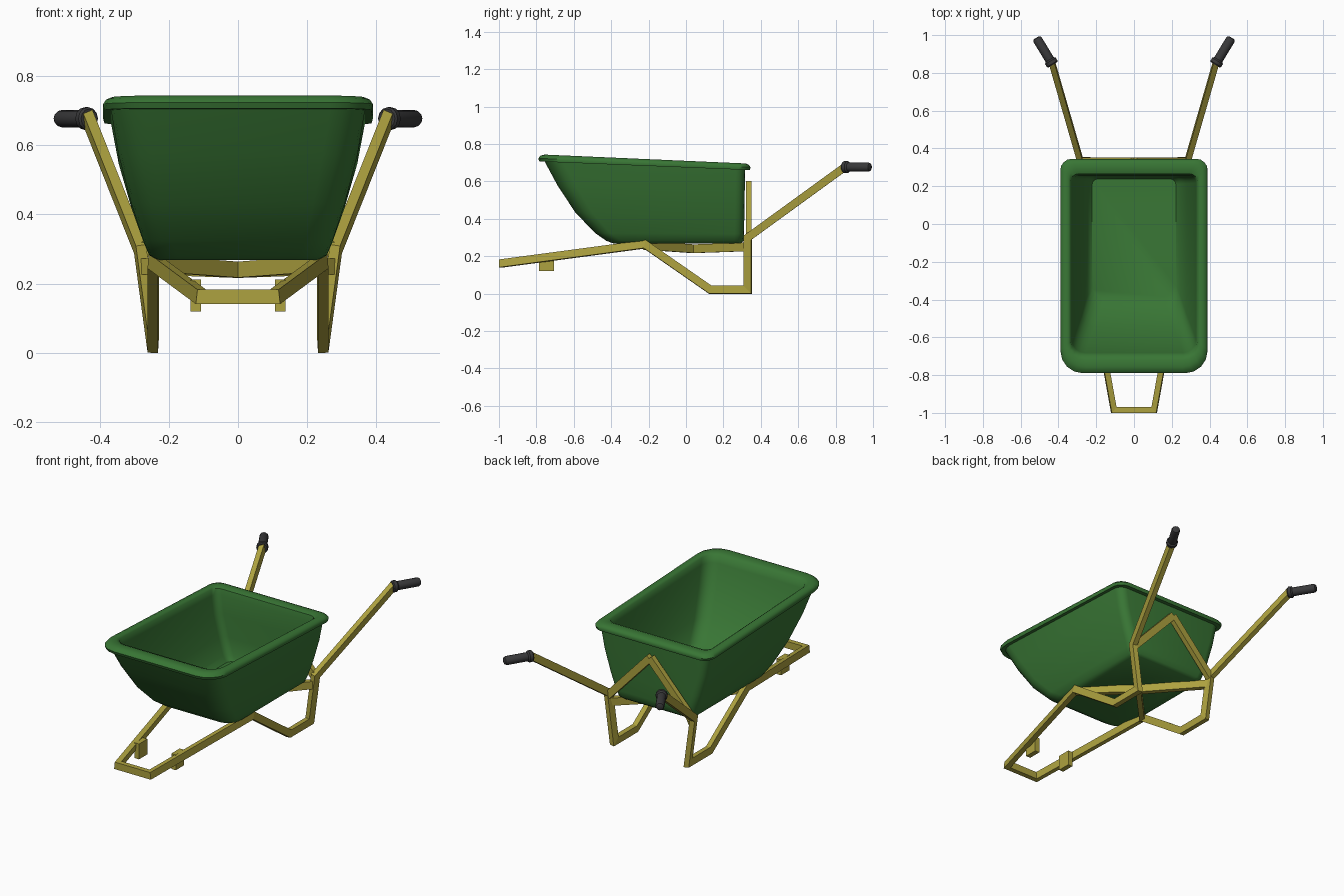
import bpy, bmesh, math
from mathutils import Vector

if "Cube" in bpy.data.objects:
    bpy.data.objects.remove(bpy.data.objects["Cube"])


def material(name, rgb):
    m = bpy.data.materials.new(name)
    m.diffuse_color = (*rgb, 1)
    m.use_nodes = True
    m.node_tree.nodes["Principled BSDF"].inputs["Base Color"].default_value = m.diffuse_color
    return m


GREEN = material("green", (0.04, 0.18, 0.035))
YELLOW = material("yellow", (0.42, 0.36, 0.05))
DARK = material("dark_grey", (0.04, 0.04, 0.042))


def finish(name, bm, mat, mirror=False, smooth=None):
    bmesh.ops.recalc_face_normals(bm, faces=bm.faces)
    me = bpy.data.meshes.new(name)
    bm.to_mesh(me)
    bm.free()
    ob = bpy.data.objects.new(name, me)
    bpy.context.collection.objects.link(ob)
    me.materials.append(mat)
    if mirror:
        ob.modifiers.new("Mirror", 'MIRROR')
    if smooth:
        bpy.ops.object.select_all(action='DESELECT')
        ob.select_set(True)
        bpy.context.view_layer.objects.active = ob
        bpy.ops.object.shade_smooth_by_angle(angle=math.radians(smooth))
    return ob


def skin(bm, rings):
    """Join successive closed rings of points with quads."""
    rows = [[bm.verts.new(p) for p in r] for r in rings]
    for a, b in zip(rows, rows[1:]):
        n = len(a)
        for i in range(n):
            bm.faces.new((a[i], a[(i + 1) % n], b[(i + 1) % n], b[i]))
    return rows


def bar(name, pts, w, h, up=(0, 0, 1), open_start=False):
    """Rectangular tube along a path with mitred corners."""
    pts = [Vector(p) for p in pts]
    dirs = [(b - a).normalized() for a, b in zip(pts, pts[1:])]
    side = dirs[0].cross(Vector(up)).normalized()
    top = side.cross(dirs[0])
    ring = [pts[0] + side * sx * w / 2 + top * sz * h / 2
            for sx, sz in ((1, 1), (-1, 1), (-1, -1), (1, -1))]
    rings = [ring]
    for i, d in enumerate(dirs):
        n = d + dirs[i + 1] if i + 1 < len(dirs) else d
        ring = [p + d * ((pts[i + 1] - p).dot(n) / d.dot(n)) for p in ring]
        rings.append(ring)
    bm = bmesh.new()
    rows = skin(bm, rings)
    bm.faces.new(rows[-1])
    if not open_start:
        bm.faces.new(rows[0])
    return finish(name, bm, YELLOW, mirror=True)


# Tub: rounded rectangles stacked up the outside, over the lip, down the inside
def tub_ring(t, hx, yf, yb, rf, rb, seg=4):
    ring = []
    for cx, cy, r, a0 in ((hx - rb, yb - rb, rb, 0), (rb - hx, yb - rb, rb, 90),
                          (rf - hx, yf + rf, rf, 180), (hx - rf, yf + rf, rf, 270)):
        for k in range(seg + 1):
            a = math.radians(a0 + 90 * k / seg)
            x, y = cx + r * math.cos(a), cy + r * math.sin(a)
            rim = 0.745 - 0.05 * (y + 0.79) / 1.135
            ring.append((x, y, 0.268 + t * (rim - 0.268)))
    return ring


TUB = [  # height fraction, half width, front y, back y, front radius, back radius
    (0.00, .232, -.385, .290, .07, .04),
    (0.03, .256, -.425, .306, .08, .05),
    (0.12, .273, -.485, .310, .08, .05),
    (0.35, .308, -.590, .312, .09, .05),
    (0.65, .345, -.685, .314, .10, .05),
    (0.92, .367, -.755, .316, .10, .05),
    (0.92, .386, -.784, .341, .12, .06),
    (0.955, .390, -.790, .345, .12, .06),
    (0.985, .381, -.778, .336, .12, .06),
    (1.00, .365, -.757, .320, .11, .05),
    (1.00, .347, -.722, .288, .09, .045),
    (0.98, .335, -.695, .266, .07, .04),
    (0.90, .329, -.682, .258, .07, .04),
    (0.65, .313, -.635, .256, .07, .04),
    (0.35, .278, -.545, .254, .07, .04),
    (0.12, .246, -.450, .252, .07, .04),
    (0.05, .222, -.385, .238, .06, .03),
]
bm = bmesh.new()
rows = skin(bm, [tub_ring(*r) for r in TUB])
bm.faces.new(rows[0])
bm.faces.new(rows[-1])
finish("tub", bm, GREEN, smooth=50)

# Main frame: nose bar, rail, leg and handle in one bent tube per side
bar("frame", [(0, -.985, .162), (.107, -.985, .162), (.245, -.22, .264),
              (.245, .13, .021), (.245, .33, .021), (.283, .33, .30),
              (.436, .86, .685)], .03, .042, open_start=True)

# Crossed braces under the tub
bar("cross_brace", [(.245, -.22, .258), (0, .04, .24), (-.275, .325, .25)], .03, .046)

# Triangular back support
bar("back_support", [(0, .336, .587), (.278, .336, .29)], .03, .042)

# Axle brackets
bar("axle_bracket", [(.122, -.745, .12), (.122, -.745, .212)], .03, .08, up=(0, 1, 0))

# Hand grips
start = Vector((.436, .853, .677))
axis = Vector((.085, .14, 0)).normalized()
side, top = Vector((axis.y, -axis.x, 0)), Vector((0, 0, 1))
bm = bmesh.new()
rings = [[start + axis * d + (side * math.cos(a) + top * math.sin(a)) * r
          for a in (math.tau * k / 12 for k in range(12))]
         for d, r in ((-.012, .028), (-.006, .033), (.012, .033), (.02, .025),
                      (.142, .025), (.152, .021), (.156, .014))]
rows = skin(bm, rings)
bm.faces.new(rows[0])
bm.faces.new(rows[-1])
finish("hand_grip", bm, DARK, mirror=True, smooth=35)
